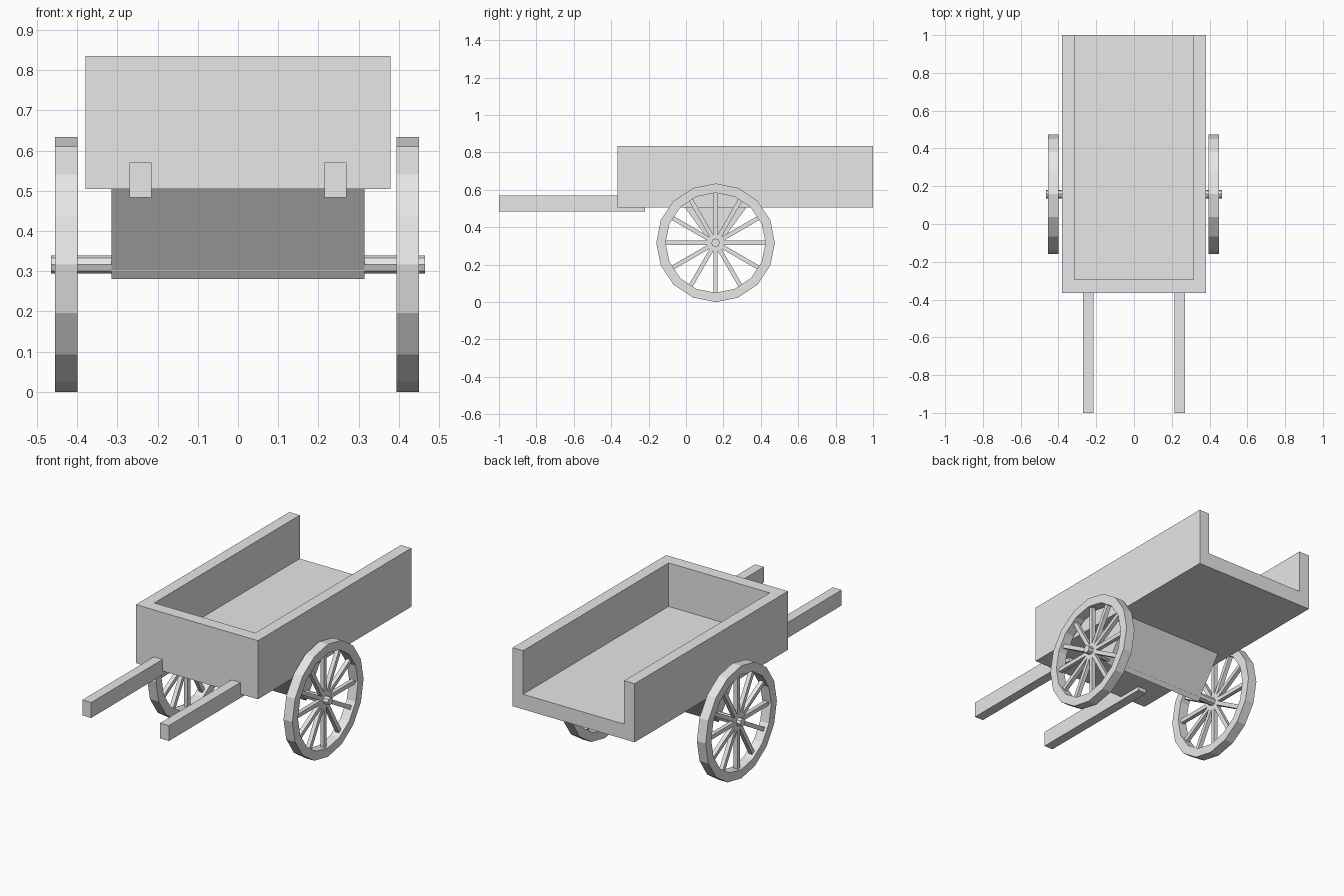
import bpy, bmesh, math
from mathutils import Matrix, Vector

cube = bpy.data.objects.get("Cube")
if cube:
    bpy.data.objects.remove(cube, do_unlink=True)

grey = bpy.data.materials.new("light_grey")
grey.use_nodes = True
colour = (0.8, 0.8, 0.8, 1)
grey.diffuse_color = colour
grey.node_tree.nodes["Principled BSDF"].inputs["Base Color"].default_value = colour

AXLE_Y, AXLE_Z = 0.158, 0.317
WHEEL_R, RIM_INNER, WHEEL_W = 0.317, 0.267, 0.055


def finish(bm, name):
    bmesh.ops.recalc_face_normals(bm, faces=bm.faces)
    mesh = bpy.data.meshes.new(name)
    bm.to_mesh(mesh)
    bm.free()
    mesh.materials.append(grey)
    obj = bpy.data.objects.new(name, mesh)
    bpy.context.collection.objects.link(obj)
    return obj


def add_box(bm, low, high, turn=Matrix()):
    low, high = Vector(low), Vector(high)
    place = Matrix.Translation((low + high) / 2) @ Matrix.Diagonal((*(high - low), 1))
    bmesh.ops.create_cube(bm, size=1, matrix=turn @ place)


def box(name, low, high):
    bm = bmesh.new()
    add_box(bm, low, high)
    return finish(bm, name)


def prism(name, profile, half_width):
    """Extrude a (y, z) profile along x."""
    bm = bmesh.new()
    face = bm.faces.new([bm.verts.new((-half_width, y, z)) for y, z in profile])
    out = bmesh.ops.extrude_face_region(bm, geom=[face])
    moved = [v for v in out["geom"] if isinstance(v, bmesh.types.BMVert)]
    bmesh.ops.translate(bm, verts=moved, vec=(2 * half_width, 0, 0))
    return finish(bm, name)


def ring_points(radius, sides):
    angles = [2 * math.pi * i / sides for i in range(sides)]
    return [(radius * math.cos(a), radius * math.sin(a)) for a in angles]


def wheel_rim(name, x):
    bm = bmesh.new()
    h, sides = WHEEL_W / 2, 16
    # Closed square section swept round the hub
    section = [(WHEEL_R, -h), (WHEEL_R, h), (RIM_INNER, h), (RIM_INNER, -h)]
    loops = [[bm.verts.new((dx, y, z)) for y, z in ring_points(r, sides)]
             for r, dx in section]
    for k, loop in enumerate(loops):
        after = loops[(k + 1) % len(loops)]
        for i in range(sides):
            j = (i + 1) % sides
            bm.faces.new((loop[i], loop[j], after[j], after[i]))
    obj = finish(bm, name)
    obj.location = (x, AXLE_Y, AXLE_Z)


def wheel_spokes(name, x):
    bm = bmesh.new()
    t = 0.0115
    for i in range(12):
        turn = Matrix.Rotation(math.radians(30 * i), 4, 'X')
        add_box(bm, (-t, 0.01, -t), (t, RIM_INNER + 0.004, t), turn)
    obj = finish(bm, name)
    obj.location = (x, AXLE_Y, AXLE_Z)


# Open-backed cargo box, hollowed out with a cutter
body = box("cargo_box", (-0.38, -0.365, 0.505), (0.38, 1, 0.835))
cutter = box("cargo_cutter", (-0.315, -0.295, 0.59), (0.315, 1.2, 1))
cutter.hide_render = True
hollow = body.modifiers.new("hollow", 'BOOLEAN')
hollow.operation = 'DIFFERENCE'
hollow.solver = 'EXACT'
hollow.object = cutter
bpy.context.view_layer.objects.active = body
bpy.ops.object.modifier_apply(modifier=hollow.name)
bpy.data.objects.remove(cutter, do_unlink=True)

# Wedge under the box that carries the axle
prism("axle_support", [(-0.005, 0.505), (0.322, 0.505), (AXLE_Y, 0.28)], 0.315)

# Axle
prism("axle", [(AXLE_Y + y, AXLE_Z + z) for y, z in ring_points(0.0225, 8)], 0.465)

# Handles and wheels on each side
for side, s, wheel_x in (("left", 1, 0.4225), ("right", -1, -0.4275)):
    inner, outer = sorted((s * 0.215, s * 0.27))
    box(side + "_handle", (inner, -1, 0.483), (outer, -0.22, 0.57))
    wheel_rim(side + "_wheel_rim", wheel_x)
    wheel_spokes(side + "_wheel_spokes", wheel_x)
